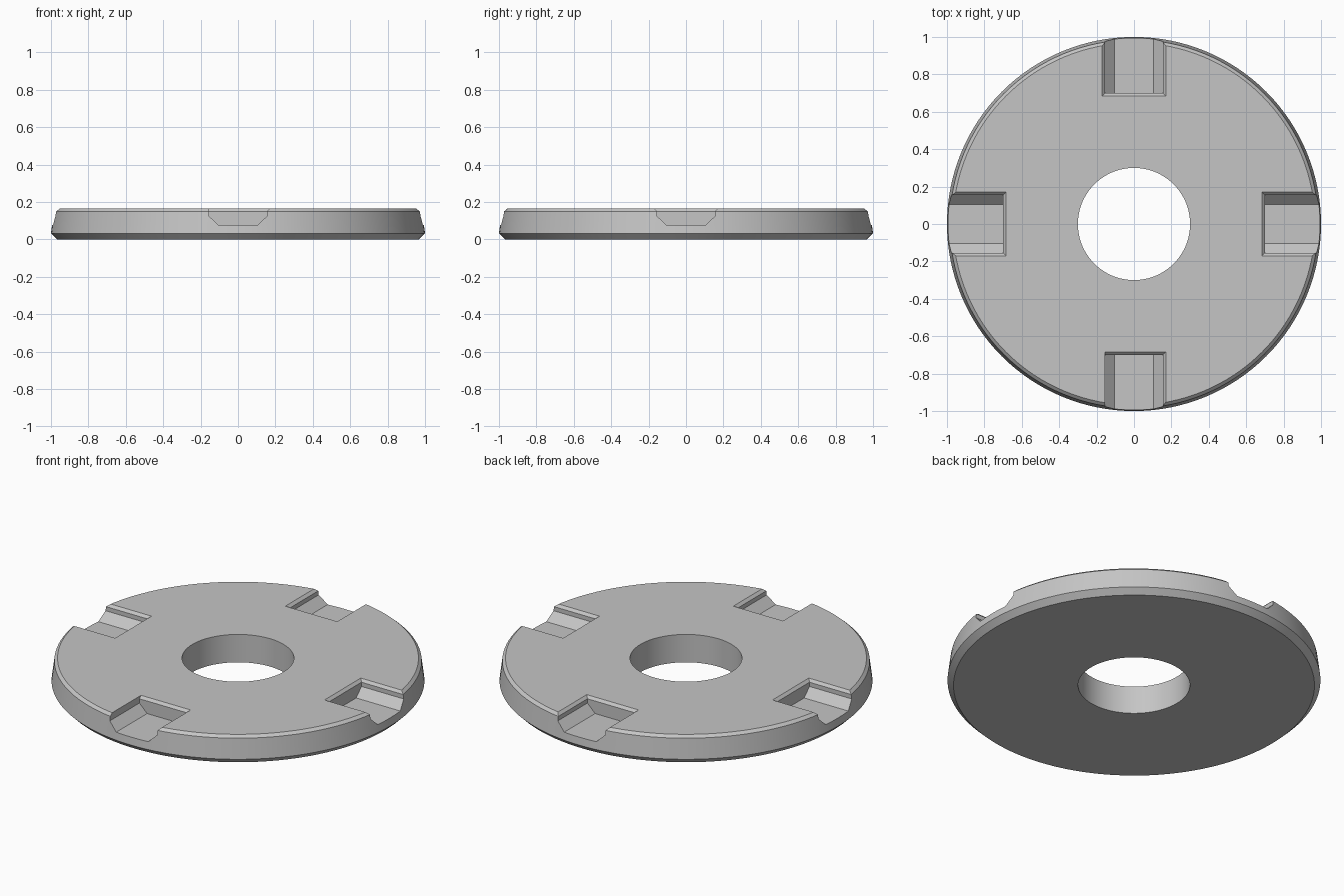
import bpy
import bmesh
import math
from mathutils import Matrix, Vector

cube = bpy.data.objects.get("Cube")
if cube:
    bpy.data.objects.remove(cube, do_unlink=True)

SEGMENTS = 128
TOP = 0.165

# Plain grey material
grey = bpy.data.materials.new("plain_grey")
grey.use_nodes = True
colour = (0.56, 0.56, 0.56, 1)
grey.diffuse_color = colour
grey.node_tree.nodes["Principled BSDF"].inputs["Base Color"].default_value = colour


def finish(bm, name):
    bmesh.ops.recalc_face_normals(bm, faces=bm.faces)
    mesh = bpy.data.meshes.new(name)
    bm.to_mesh(mesh)
    bm.free()
    mesh.materials.append(grey)
    obj = bpy.data.objects.new(name, mesh)
    bpy.context.collection.objects.link(obj)
    return obj


# Disc body: chamfered ring section (radius, height) turned around z
section = [(0.3, 0), (0.968, 0), (1, 0.032), (0.985, 0.15), (0.968, TOP), (0.3, TOP)]
bm = bmesh.new()
rings = []
for i in range(SEGMENTS):
    a = math.tau * i / SEGMENTS
    rings.append([bm.verts.new((r * math.cos(a), r * math.sin(a), z)) for r, z in section])
for i, ring in enumerate(rings):
    nxt = rings[(i + 1) % SEGMENTS]
    for j in range(len(section)):
        k = (j + 1) % len(section)
        bm.faces.new((ring[j], nxt[j], nxt[k], ring[k]))
disc = finish(bm, "slotted_disc")


# Notch cutter: stacked rectangles, widening towards the top
def add_notch(bm, turn, left_bevel):
    steps = [(0.105, 0, 0.076), (0.155, 0, 0.125), (0.155, 0, 0.15), (0.155, 0.035, 0.185)]
    rot = Matrix.Rotation(turn, 3, "Z")
    loops = []
    for half, bevel, z in steps:
        left, right, inner = -half - bevel * left_bevel, half + bevel, bevel - 0.7
        corners = [(left, -1.2), (right, -1.2), (right, inner), (left, inner)]
        loops.append([bm.verts.new(rot @ Vector((x, y, z))) for x, y in corners])
    bm.faces.new(loops[0])
    bm.faces.new(loops[-1])
    for low, high in zip(loops, loops[1:]):
        for j in range(4):
            k = (j + 1) % 4
            bm.faces.new((low[j], low[k], high[k], high[j]))


# Four notches; the front one is bevelled on its +x side only
bm = bmesh.new()
for n in range(4):
    add_notch(bm, n * math.pi / 2, 0 if n == 0 else 1)
cutter = finish(bm, "notch_cutter")
cutter.hide_render = True

cut = disc.modifiers.new("notches", "BOOLEAN")
cut.operation = "DIFFERENCE"
cut.solver = "EXACT"
cut.object = cutter

bpy.ops.object.select_all(action="DESELECT")
disc.select_set(True)
bpy.context.view_layer.objects.active = disc
bpy.ops.object.modifier_apply(modifier=cut.name)
bpy.data.objects.remove(cutter, do_unlink=True)

# Smooth round walls, crisp chamfers
bpy.ops.object.shade_smooth_by_angle(angle=math.radians(20))
